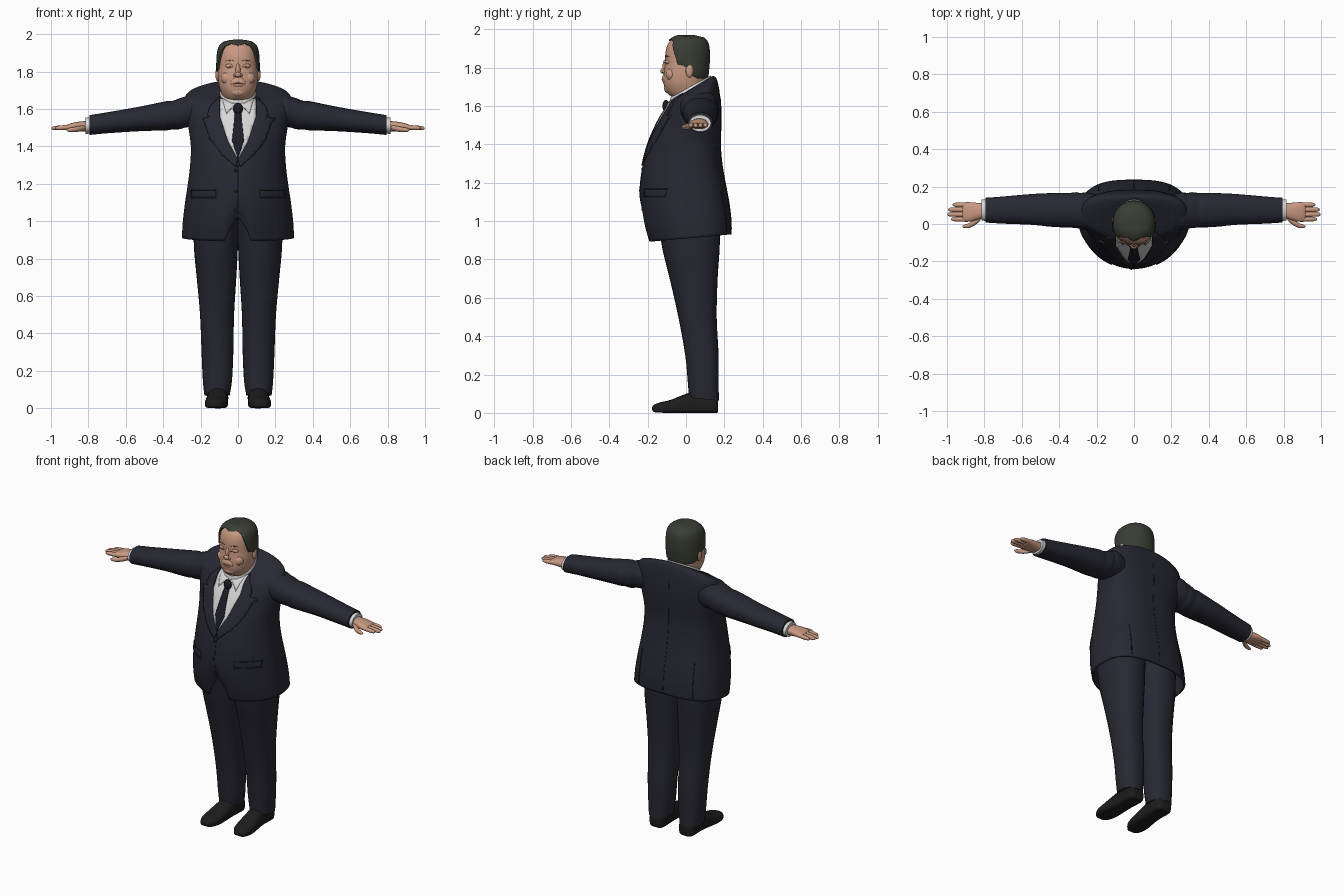
import bpy, bmesh, math
from mathutils import Vector
from mathutils.bvhtree import BVHTree

if "Cube" in bpy.data.objects:
    bpy.data.objects.remove(bpy.data.objects["Cube"])


def material(name, r, g, b):
    m = bpy.data.materials.new(name)
    m.use_nodes = True
    m.diffuse_color = (r, g, b, 1)
    bsdf = next(n for n in m.node_tree.nodes if n.type == 'BSDF_PRINCIPLED')
    bsdf.inputs["Base Color"].default_value = (r, g, b, 1)
    bsdf.inputs["Roughness"].default_value = 0.8
    return m


NAVY = material("navy suit", .02, .021, .032)
DARK = material("dark tie", .011, .012, .019)
SKIN = material("skin", .58, .32, .22)
CREASE = material("skin crease", .33, .17, .12)
HAIR = material("hair", .042, .047, .034)
WHITE = material("white shirt", .68, .68, .69)
SHOE = material("black leather", .012, .012, .013)


def finish(name, bm, mat, angle=45):
    bmesh.ops.recalc_face_normals(bm, faces=bm.faces)
    me = bpy.data.meshes.new(name)
    bm.to_mesh(me)
    bm.free()
    me.materials.append(mat)
    for p in me.polygons:
        p.use_smooth = True
    me.set_sharp_from_angle(angle=math.radians(angle))
    ob = bpy.data.objects.new(name, me)
    bpy.context.collection.objects.link(ob)
    return ob


def catmull(rows, n):
    """Smooth resampling of section rows, n steps per span."""
    out = []
    for i in range(len(rows) - 1):
        a, b, c, d = (rows[min(max(i + k, 0), len(rows) - 1)] for k in (-1, 0, 1, 2))
        for s in range(n):
            t = s / n
            out.append([.5 * (2 * q + (r - p) * t + (2 * p - 5 * q + 4 * r - s4) * t * t
                              + (3 * q - p - 3 * r + s4) * t ** 3)
                        for p, q, r, s4 in zip(a, b, c, d)])
    return out + [list(rows[-1])]


def power(v, e):
    return math.copysign(abs(v) ** (2 / e), v)


def section(row, a, ef, eb, grow=0):
    """Point on a cross-section: row = (t, centre, half width, low, high, tilt)."""
    t, uc, hw, lo, hi, tilt = row
    mid, e = (lo + hi) / 2, (ef if math.sin(a) < 0 else eb)
    u = uc + (hw + grow) * power(math.cos(a), e)
    v = mid + ((hi - lo) / 2 + grow) * power(math.sin(a), e)
    return u, v, t + tilt * (v - .06)


def skin_rings(name, rings, mat, caps=(True, True)):
    bm = bmesh.new()
    vs = [[bm.verts.new(p) for p in ring] for ring in rings]
    n = len(vs[0])
    for r, s in zip(vs, vs[1:]):
        for i in range(n):
            bm.faces.new((r[i], r[(i + 1) % n], s[(i + 1) % n], s[i]))
    for use, ring in zip(caps, (vs[0], vs[-1])):
        if use:
            bm.faces.new(ring)
    return finish(name, bm, mat)


def loft(name, rows, mat, ef=2, eb=2, n=4, seg=32, place=lambda u, v, t: (u, v, t), caps=(True, True)):
    angles = [2 * math.pi * i / seg for i in range(seg)]
    rows = catmull([tuple(r) + (0,) * (6 - len(r)) for r in rows], n)
    return skin_rings(name, [[place(*section(r, a, ef, eb)) for a in angles] for r in rows], mat, caps)


def ball(name, loc, size, mat):
    bm = bmesh.new()
    bmesh.ops.create_uvsphere(bm, u_segments=20, v_segments=12, radius=1)
    for v in bm.verts:
        v.co = Vector(loc) + Vector(c * s for c, s in zip(v.co, size))
    return finish(name, bm, mat)


def plate(name, outline, base, mat, lift=.004, back=False):
    """Flat outline in x and z, pressed onto the base surface."""
    bm = bmesh.new()
    bm.faces.new([bm.verts.new((x, 0, z)) for x, z in outline])
    for axis in (0, 2):
        vals = [p[0 if axis == 0 else 1] for p in outline]
        k = math.floor(min(vals) / .02) + 1
        while k * .02 < max(vals):
            no = Vector((axis == 0, 0, axis == 2))
            bmesh.ops.bisect_plane(bm, geom=bm.verts[:] + bm.edges[:] + bm.faces[:],
                                   plane_co=no * k * .02, plane_no=no)
            k += 1
    bmesh.ops.triangulate(bm, faces=bm.faces)
    side = 1 if back else -1
    for v in bm.verts:
        hit, no = base.ray_cast(Vector((v.co.x, side, v.co.z)), Vector((0, -side, 0)))[:2]
        if hit is None:
            hit, no = base.find_nearest(Vector((v.co.x, side * .08, v.co.z)))[:2]
        v.co = hit + Vector((0, side * lift, 0))
    ob = finish(name, bm, mat)
    if sum(p.normal.y for p in ob.data.polygons) * side < 0:
        ob.data.flip_normals()
    m = ob.modifiers.new("thickness", 'SOLIDIFY')
    m.thickness, m.offset = min(.009, lift + .002), -1
    return ob


def surface(ob):
    return BVHTree.FromPolygons([v.co for v in ob.data.vertices], [p.vertices for p in ob.data.polygons])


# Jacket body with cutaway front hem
jacket = loft("jacket", [
    (.915, 0, .30, -.20, .237, .09), (1, 0, .295, -.226, .235, .05), (1.1, 0, .283, -.24, .224),
    (1.2, 0, .268, -.238, .205), (1.3, 0, .256, -.222, .188), (1.4, 0, .252, -.195, .18),
    (1.5, 0, .265, -.158, .183, .05), (1.58, 0, .28, -.125, .182, .15), (1.64, 0, .288, -.098, .175, .3),
    (1.68, 0, .27, -.085, .165, .43), (1.70, 0, .20, -.075, .155, .52), (1.71, 0, .10, -.065, .14, .6)],
    NAVY, 1.85, 2.8, seg=96, caps=(False, True))
for v in jacket.data.vertices:
    rise = .13 * max(0, 1 - abs(v.co.x) / .07) ** .7
    if v.co.y < 0 and v.co.z < 1.15:
        v.co.z += rise * (1.15 - v.co.z) / .26
suit = surface(jacket)
shell = jacket.modifiers.new("cloth", 'SOLIDIFY')
shell.thickness, shell.offset = .012, -1

# Shirt front, collar and tie
edge = [(.095, 1.66), (.097, 1.56), (.055, 1.43), (.0, 1.33)]
plate("shirt_front", edge + [(-x, z) for x, z in edge[-2::-1]], suit, WHITE)
plate("tie", [(-.015, 1.6), (.015, 1.6), (.032, 1.43), (.0, 1.33), (-.032, 1.43)], suit, DARK, .009)
ball("tie_knot", (0, -.105, 1.6), (.026, .018, .032), DARK)
loft("shirt_collar", [(1.66, 0, .104, -.088, .138, .55), (1.695, 0, .1, -.084, .134, .55),
                      (1.722, 0, .094, -.08, .128, .55), (1.715, 0, .085, -.07, .12, .55)],
     WHITE, seg=48, caps=(False, False))

# Jacket details
plate("front_seam", [(-.002, 1.3), (.002, 1.3), (.002, 1.04), (-.002, 1.04)], suit, DARK, .002)
plate("back_seam", [(-.002, 1.65), (.002, 1.65), (.002, .96), (-.002, .96)], suit, NAVY, .002, True)
plate("breast_pocket", [(.12, 1.52), (.2, 1.535), (.2, 1.555), (.12, 1.54)], suit, NAVY, .005)
for z in (1.27, 1.16, 1.06):
    ball("button", (-.014, suit.ray_cast(Vector((-.014, -1, z)), Vector((0, 1, 0)))[0].y, z),
         (.008, .005, .008), DARK)

# Trousers, shoes, arms and small paired details
for s, side in ((1, "left_"), (-1, "right_")):
    def flip(points):
        return [(s * x, z) for x, z in points]

    plate(side + "lapel", flip([(.1, 1.67), (.15, 1.615), (.165, 1.57), (.15, 1.56), (.19, 1.55), (.15, 1.44),
                                (.09, 1.36), (.012, 1.29), (0, 1.33), (.055, 1.43), (.097, 1.56)]),
          suit, NAVY, .009)
    plate(side + "collar_point", flip([(.012, 1.63), (.085, 1.66), (.062, 1.575)]), suit, WHITE, .009)
    plate(side + "pocket_flap", flip([(.12, 1.165), (.25, 1.165), (.25, 1.125), (.12, 1.125)]), suit, NAVY, .006)
    plate(side + "pocket_line", flip([(.12, 1.169), (.25, 1.169), (.25, 1.165), (.12, 1.165)]), suit, DARK, .003)
    plate(side + "back_vent", flip([(.188, 1.16), (.192, 1.16), (.198, .945), (.192, .945)]), suit, DARK, .003, True)

    loft(side + "trouser_leg", [
        (.075, s * .112, .068, .015, .172, -.1), (.15, s * .11, .078, .01, .17), (.3, s * .11, .085, -.004, .17),
        (.5, s * .112, .091, -.04, .16), (.7, s * .115, .106, -.085, .165), (.85, s * .118, .117, -.122, .175),
        (1.02, s * .118, .122, -.15, .18)], NAVY, 2.2, 2.4)

    loft(side + "shoe", [
        (-.176, s * .122, .012, .014, .03), (-.165, s * .121, .035, .004, .044), (-.13, s * .119, .054, .001, .056),
        (-.08, s * .116, .06, 0, .068), (-.02, s * .112, .056, 0, .092), (.05, s * .108, .052, 0, .115),
        (.13, s * .107, .055, 0, .115), (.16, s * .107, .045, 0, .1), (.168, s * .107, .03, .005, .08)],
        SHOE, 5, 2.2, place=lambda u, v, t: (u, t, v))

    def along(u, v, t):
        return s * t, v, u

    loft(side + "sleeve", [
        (.17, 1.59, .08, -.02, .15), (.25, 1.592, .088, -.03, .168), (.285, 1.583, .083, -.025, .166),
        (.31, 1.575, .083, -.022, .17), (.35, 1.567, .076, -.018, .165), (.38, 1.564, .078, -.018, .167),
        (.45, 1.556, .072, -.014, .165), (.55, 1.544, .064, -.004, .16), (.7, 1.526, .056, .002, .147),
        (.795, 1.514, .053, .008, .14)], NAVY, 2.2, 2.2, place=along)
    loft(side + "shirt_cuff", [(.77, 1.514, .045, .016, .132), (.815, 1.51, .043, .018, .13)],
         WHITE, place=along)
    loft(side + "palm", [(.79, 1.508, .028, .035, .11), (.83, 1.507, .027, .025, .112),
                         (.87, 1.506, .023, .014, .116), (.905, 1.503, .017, .012, .116),
                         (.918, 1.502, .01, .018, .11)], SKIN, 2.4, 2.4, place=along)
    for i, reach in enumerate((.978, .998, .994, .97)):
        y = .026 + .0255 * i
        loft(side + "finger", [(x, 1.503 - (x - .89) * .06, r * .95, y - r, y + r) for x, r in
                               ((.885, .013), (.93, .0135), (reach - .02, .012), (reach - .005, .008),
                                (reach, .002))], SKIN, place=along, seg=14)
    loft(side + "thumb", [(.82, 1.5, .014, .02, .06), (.85, 1.494, .015, -.006, .03), (.88, 1.49, .013, -.02, .006),
                          (.905, 1.488, .01, -.022, -.003), (.917, 1.488, .003, -.016, -.01)],
         SKIN, place=along, seg=16)

# Head and neck
head_rows = [(1.55, 0, .07, -.03, .11), (1.63, 0, .075, -.05, .11), (1.658, 0, .08, -.088, .112),
             (1.685, 0, .09, -.108, .11), (1.72, 0, .101, -.117, .106), (1.77, 0, .107, -.116, .108),
             (1.82, 0, .106, -.109, .113), (1.87, 0, .104, -.108, .114), (1.91, 0, .099, -.1, .11),
             (1.94, 0, .084, -.082, .097), (1.96, 0, .052, -.048, .068), (1.966, 0, .01, -.01, .03)]
head = loft("head", head_rows, SKIN, 2.2, 2.1, seg=48)
face = surface(head)

# Hair cap with a receding hairline
dense = catmull([r + (0,) for r in head_rows], 8)
hairline = [(0, 1.94), (25, 1.948), (45, 1.935), (58, 1.88), (70, 1.815), (88, 1.81), (100, 1.765),
            (125, 1.745), (180, 1.74)]


def low_edge(deg):
    for (a, p), (b, q) in zip(hairline, hairline[1:]):
        if deg <= b:
            return p + (q - p) * (deg - a) / (b - a)
    return hairline[-1][1]


def hair_point(a, k, grow):
    deg = abs((math.degrees(a) + 90 + 180) % 360 - 180)
    low = low_edge(deg)
    z = low + (1.9655 - low) * k
    i = next(i for i in range(len(dense) - 1) if dense[i + 1][0] >= z)
    f = (z - dense[i][0]) / (dense[i + 1][0] - dense[i][0])
    x, y, z = section([p + (q - p) * f for p, q in zip(dense[i], dense[i + 1])], a, 2.2, 2.1, grow)
    return x, y, z + grow * k * .6


turn = [2 * math.pi * i / 72 for i in range(72)]
steps = [(0, -.004), (0, .006), (.04, .01)] + [(i / 16, .011) for i in range(2, 16)] + [(1, .008)]
skin_rings("hair", [[hair_point(a, k, g) for a in turn] for k, g in steps], HAIR, (False, True))

# Face features
ball("nose_bridge", (0, -.108, 1.808), (.013, .014, .035), SKIN)
ball("nose_tip", (0, -.119, 1.783), (.017, .015, .014), SKIN)
ball("chin", (0, -.094, 1.692), (.04, .02, .025), SKIN)
ball("muzzle", (0, -.106, 1.742), (.042, .019, .03), SKIN)
ball("mouth", (0, -.122, 1.737), (.026, .005, .004), CREASE)
for s, side in ((1, "left_"), (-1, "right_")):
    ball(side + "ear", (s * .109, .018, 1.785), (.012, .02, .036), SKIN)
    ball(side + "nostril_wing", (s * .016, -.113, 1.78), (.009, .01, .009), SKIN)
    ball(side + "cheek", (s * .055, -.078, 1.765), (.036, .028, .035), SKIN)
    ball(side + "eyelid", (s * .042, -.093, 1.83), (.024, .015, .013), SKIN)
    plate(side + "eye_line", [(s * x, z) for x, z in ((.022, 1.825), (.042, 1.829), (.066, 1.825), (.042, 1.825))],
          face, CREASE, .008)
    plate(side + "eyebrow", [(s * x, z) for x, z in ((.02, 1.856), (.045, 1.865), (.07, 1.857), (.045, 1.86))],
          face, CREASE, .003)
